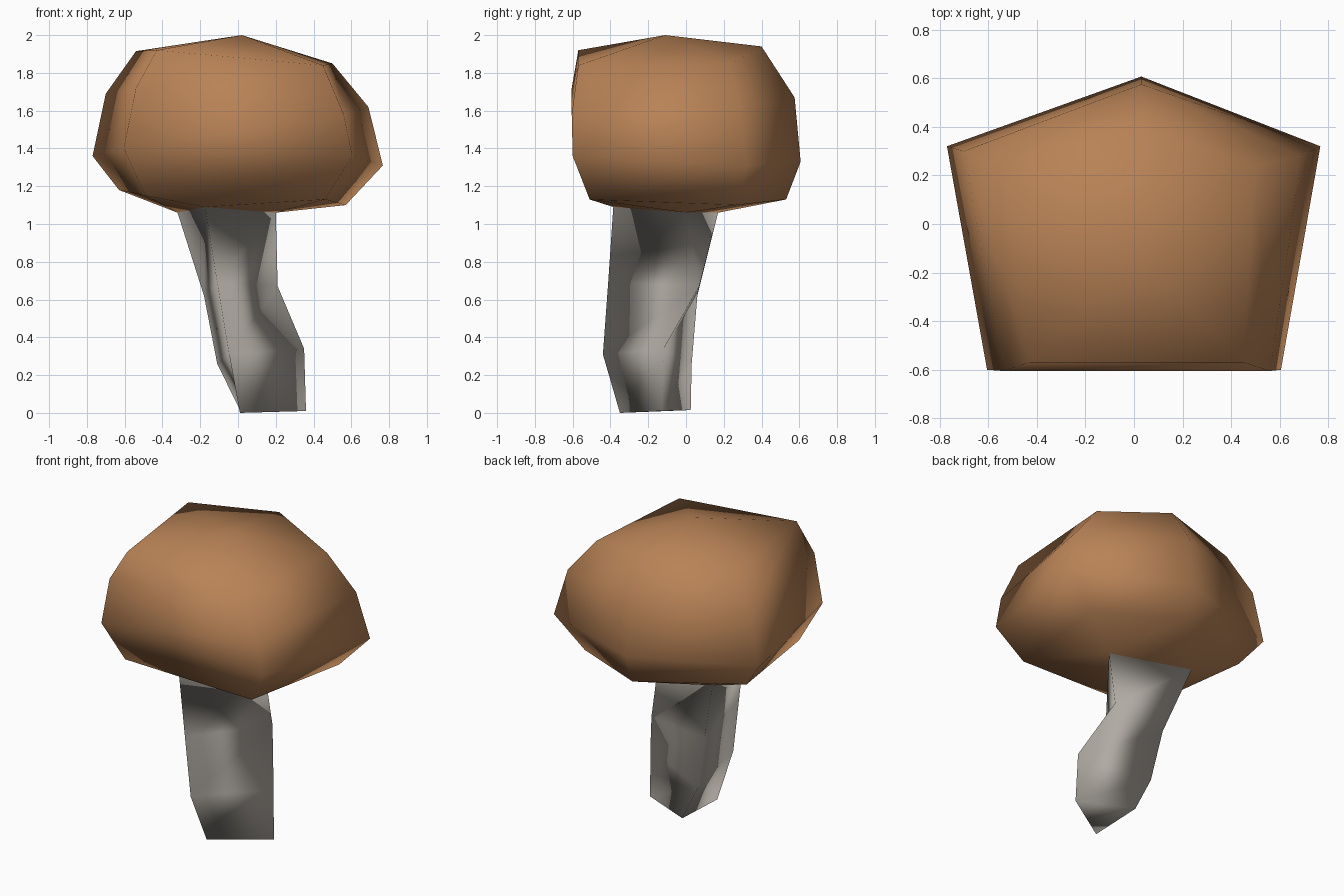
import bpy
import bmesh

if "Cube" in bpy.data.objects:
    bpy.data.objects.remove(bpy.data.objects["Cube"])


def material(name, rgb):
    mat = bpy.data.materials.new(name)
    mat.diffuse_color = (*rgb, 1.0)
    mat.use_nodes = True
    mat.node_tree.nodes["Principled BSDF"].inputs["Base Color"].default_value = mat.diffuse_color
    return mat


def skin(bm, loops, slot):
    """Join a stack of equal-sized vertex loops with quads."""
    n = len(loops[0])
    for low, high in zip(loops, loops[1:]):
        for i in range(n):
            j = (i + 1) % n
            bm.faces.new((low[i], low[j], high[j], high[i])).material_index = slot


stem_grey = material("stem grey", (0.43, 0.40, 0.36))
cap_brown = material("cap brown", (0.48, 0.225, 0.093))
STEM, CAP = 0, 1

# Stem: bent three-sided rings, ordered front, right, back left
stem_rings = [
    [(0.01, -0.35, 0.00), (0.36, -0.13, 0.01), (0.01, 0.025, 0.015)],
    [(-0.047, -0.44, 0.31), (0.35, -0.118, 0.34), (-0.11, 0.03, 0.26)],
    [(-0.11, -0.412, 0.69), (0.21, 0.07, 0.67), (-0.18, 0.06, 0.62)],
    [(-0.174, -0.385, 1.09), (0.20, 0.00, 1.06), (-0.32, 0.17, 1.06)],
]
# Cap: uneven five-sided rings, ordered front left, front right, right, back, left
cap_rings = [
    [(-0.49, -0.51, 1.15), (0.46, -0.51, 1.13), (0.57, 0.27, 1.10), (0.03, 0.53, 1.13), (-0.63, 0.25, 1.18)],
    [(-0.605, -0.60, 1.40), (0.605, -0.60, 1.36), (0.767, 0.32, 1.31), (0.03, 0.607, 1.33), (-0.77, 0.32, 1.36)],
    [(-0.54, -0.605, 1.72), (0.56, -0.605, 1.58), (0.69, 0.28, 1.62), (0.03, 0.575, 1.67), (-0.70, 0.30, 1.69)],
    [(-0.43, -0.57, 1.92), (0.45, -0.57, 1.84), (0.50, 0.24, 1.85), (0.03, 0.40, 1.94), (-0.54, 0.24, 1.915)],
]

bm = bmesh.new()
stem = [[bm.verts.new(p) for p in ring] for ring in stem_rings]
cap = [[bm.verts.new(p) for p in ring] for ring in cap_rings]
skin(bm, stem, STEM)
skin(bm, cap, CAP)
bm.faces.new(stem[0][::-1]).material_index = STEM

# Cap underside: fan from the three stem corners out to the five cap corners
front, right, back = stem[-1]
fl, fr, r, b, l = cap[0]
for tri in [(front, fl, fr), (front, fr, right), (right, fr, r), (right, r, b),
            (right, b, back), (back, b, l), (back, l, fl), (back, fl, front)]:
    bm.faces.new(tri).material_index = CAP

# Cap crown: shallow peak
tip = bm.verts.new((0.02, -0.11, 2.0))
for i in range(5):
    bm.faces.new((cap[-1][i], cap[-1][(i + 1) % 5], tip)).material_index = CAP

bmesh.ops.recalc_face_normals(bm, faces=bm.faces[:])
for face in bm.faces:
    face.smooth = True
mesh = bpy.data.meshes.new("mushroom")
bm.to_mesh(mesh)
bm.free()
mesh.materials.append(stem_grey)
mesh.materials.append(cap_brown)
bpy.context.collection.objects.link(bpy.data.objects.new("mushroom", mesh))
